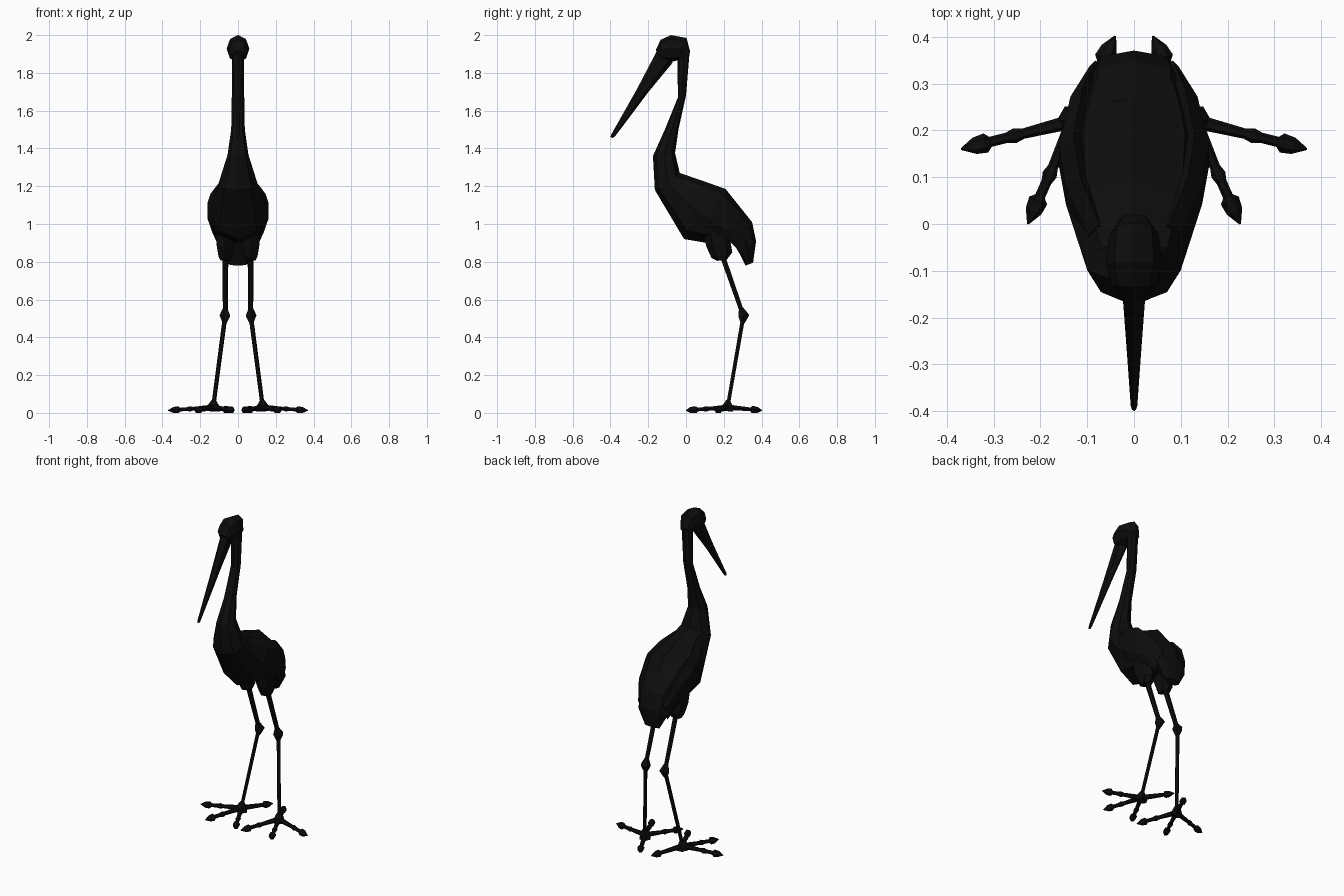
import bpy, bmesh, math
from mathutils import Vector

black = bpy.data.materials.new("black")
black.diffuse_color = (0.004, 0.004, 0.004, 1)


def loft(name, rings, mirror=False):
    """Skin a list of equal-length vertex rings, with capped ends."""
    bm = bmesh.new()
    vr = [[bm.verts.new(p) for p in r] for r in rings]
    n = len(vr[0])
    for a, b in zip(vr, vr[1:]):
        for i in range(n):
            j = (i + 1) % n
            bm.faces.new((a[i], a[j], b[j], b[i]))
    bm.faces.new(vr[0])
    bm.faces.new(vr[-1])
    bmesh.ops.recalc_face_normals(bm, faces=bm.faces)
    me = bpy.data.meshes.new(name)
    bm.to_mesh(me)
    bm.free()
    ob = bpy.data.objects.new(name, me)
    bpy.context.collection.objects.link(ob)
    me.materials.append(black)
    if mirror:
        ob.modifiers.new("mirror", 'MIRROR')
    return ob


def profile(name, secs, n=8, mirror=False):
    """Sections: upper y,z / lower y,z / half width / optional x centre."""
    rings = []
    for s in secs:
        cx = s[5 + 0] if len(s) > 5 else 0
        up, lo = Vector((cx, s[0], s[1])), Vector((cx, s[2], s[3]))
        c, v = (up + lo) / 2, (up - lo) / 2
        w = Vector((s[4], 0, 0))
        rings.append([c + v * math.cos(2 * math.pi * k / n) +
                      w * math.sin(2 * math.pi * k / n) for k in range(n)])
    return loft(name, rings, mirror)


def tube(name, pts, n=6):
    """Mirrored tube through (x, y, z, radius) points."""
    P = [Vector(p[:3]) for p in pts]
    d = (P[-1] - P[0]).normalized()
    ref = Vector((0, 0, 1)) if abs(d.z) < 0.7 else Vector((0, 1, 0))
    u = d.cross(ref).normalized()
    v = d.cross(u)
    rings = [[c + (u * math.cos(2 * math.pi * k / n) +
                   v * math.sin(2 * math.pi * k / n)) * p[3]
              for k in range(n)] for c, p in zip(P, pts)]
    return loft(name, rings, True)


# Neck and body in one skin
profile("body", [
    (0.02, 1.92, -0.045, 1.87, .033),
    (0.0, 1.68, -0.043, 1.67, .033),
    (-0.04, 1.50, -0.112, 1.50, .036),
    (-0.058, 1.375, -0.175, 1.36, .055),
    (-0.033, 1.27, -0.165, 1.18, .10),
    (0.09, 1.228, -0.01, 0.92, .145),
    (0.21, 1.185, 0.11, 0.90, .155),
    (0.29, 1.085, 0.20, 0.91, .13),
    (0.35, 1.01, 0.25, 0.90, .10)])

# Drooping tail
profile("tail", [
    (0.27, 1.11, 0.17, 0.97, .11),
    (0.35, 1.01, 0.235, 0.925, .11),
    (0.371, 0.91, 0.285, 0.84, .10),
    (0.355, 0.795, 0.315, 0.78, .05)])

# Folded wings lying on the flanks
profile("wing", [
    (0.0, 1.24, -0.09, 1.16, .025, .075),
    (0.10, 1.20, 0.02, 1.04, .035, .115),
    (0.19, 1.16, 0.10, 0.98, .035, .130),
    (0.29, 1.06, 0.22, 0.92, .030, .110),
    (0.35, 0.95, 0.30, 0.84, .014, .083)], 6, True)

# Head and beak
profile("head", [
    (0.022, 1.91, 0.0, 1.87, .03),
    (0.003, 1.985, -0.05, 1.865, .053),
    (-0.08, 2.0, -0.09, 1.855, .06),
    (-0.135, 1.975, -0.13, 1.865, .048),
    (-0.16, 1.92, -0.135, 1.875, .025)])
profile("beak", [
    (-0.152, 1.92, -0.07, 1.855, .03),
    (-0.262, 1.71, -0.198, 1.70, .020),
    (-0.395, 1.475, -0.375, 1.465, .008),
    (-0.400, 1.46, -0.388, 1.455, .005)], 6)

# Thighs
profile("thigh", [
    (0.24, 1.0, 0.09, 0.96, .055, .07),
    (0.235, 0.91, 0.108, 0.88, .05, .07),
    (0.245, 0.85, 0.135, 0.82, .042, .067),
    (0.215, 0.81, 0.165, 0.805, .03, .067)], 6, True)

# Legs, knees and ankles
tube("upper_leg", [(.067, .19, .84, .016), (.067, .305, .51, .013)])
tube("knee", [(.067, .292, .556, .012), (.067, .306, .515, .031),
              (.070, .300, .472, .010)], 5)
tube("lower_leg", [(.067, .305, .52, .012), (.13, .222, .04, .011)])
tube("ankle", [(.128, .224, .068, .012), (.13, .22, .042, .028),
               (.13, .22, .010, .036)])

# Toes: two knuckles and a pointed claw each
for label, tx, ty in (("outer", .37, .16), ("middle", .227, .0),
                      ("inner", .02, .0), ("back", .04, .402)):
    a, b = Vector((.13, .22, .03)), Vector((tx, ty, .013))
    L = (b - a).length
    mid = L * 0.52
    steps = [(0, .016), (mid - .018, .011), (mid, .016), (mid + .018, .011),
             (L - .065, .011), (L - .055, .021), (L - .03, .018), (L, .002)]
    if label == "back":
        steps = steps[:1] + steps[4:]
    tube(label + "_toe", [(*a.lerp(b, s / L), r) for s, r in steps])
